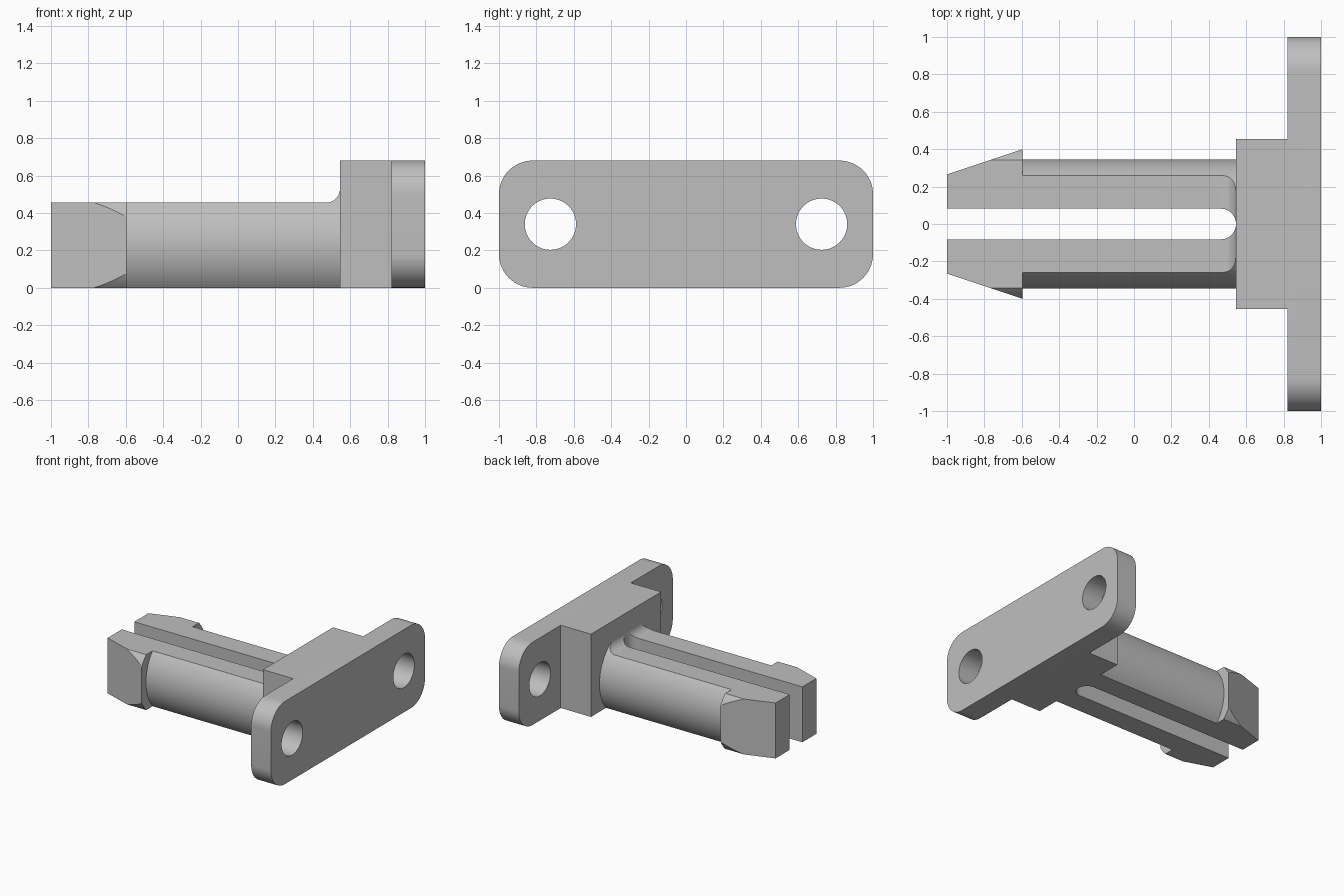
import bpy
import bmesh
from math import sin, cos, asin, pi, radians
from mathutils import Vector

cube = bpy.data.objects.get("Cube")
if cube:
    bpy.data.objects.remove(cube, do_unlink=True)

# One flat grey for the whole part
COLOUR = (0.52, 0.52, 0.52, 1)
grey = bpy.data.materials.new("light grey")
grey.use_nodes = True
grey.diffuse_color = COLOUR
grey.node_tree.nodes["Principled BSDF"].inputs["Base Color"].default_value = COLOUR

HEIGHT = 0.68        # plate and block
LEG_TOP = 0.455      # flat top of the legs
MID = LEG_TOP / 2
ROOT = 0.545         # where the legs meet the block
SHOULDER = -0.595    # back of the barbs
SLOT = 0.082         # half width of the slot


def arc(cx, cy, r, start, end, n=16):
    """Points on an arc, angles in radians."""
    angles = [start + (end - start) * i / n for i in range(n + 1)]
    return [(cx + r * cos(a), cy + r * sin(a)) for a in angles]


def prism(name, points, axis, low, high):
    """Extrude a 2D outline along x (points are y, z), y (x, z) or z (x, y)."""
    place = {
        "x": lambda p: Vector((low, p[0], p[1])),
        "y": lambda p: Vector((p[0], low, p[1])),
        "z": lambda p: Vector((p[0], p[1], low)),
    }[axis]
    direction = Vector([float(axis == a) for a in "xyz"]) * (high - low)
    bm = bmesh.new()
    face = bm.faces.new([bm.verts.new(place(p)) for p in points])
    grown = bmesh.ops.extrude_face_region(bm, geom=[face])["geom"]
    moved = [g for g in grown if isinstance(g, bmesh.types.BMVert)]
    bmesh.ops.translate(bm, verts=moved, vec=direction)
    bmesh.ops.recalc_face_normals(bm, faces=bm.faces)
    mesh = bpy.data.meshes.new(name)
    bm.to_mesh(mesh)
    bm.free()
    mesh.materials.append(grey)
    obj = bpy.data.objects.new(name, mesh)
    bpy.context.collection.objects.link(obj)
    return obj


def activate(obj):
    bpy.ops.object.select_all(action="DESELECT")
    obj.select_set(True)
    bpy.context.view_layer.objects.active = obj


def combine(obj, tool, operation):
    """Apply a boolean and discard the tool object."""
    activate(obj)
    mod = obj.modifiers.new(operation.lower(), "BOOLEAN")
    mod.operation = operation
    mod.solver = "EXACT"
    mod.object = tool
    bpy.ops.object.modifier_apply(modifier=mod.name)
    bpy.data.objects.remove(tool, do_unlink=True)


def both_sides(right_half):
    """Complete an outline that is symmetric about its first coordinate."""
    return right_half + [(-a, b) for a, b in reversed(right_half)]


# Mounting plate with rounded ends
R = 0.18
half = arc(1 - R, R, R, -pi / 2, 0) + arc(1 - R, HEIGHT - R, R, 0, pi / 2)
plate = prism("mounting_plate", both_sides(half), "x", 0.82, 1.0)

# Block behind the plate, joined to it
half = [(0.455, 0), (0.455, HEIGHT)]
block = prism("block", both_sides(half), "x", ROOT, 0.86)
combine(plate, block, "UNION")

# Screw holes
for side in (-1, 1):
    circle = arc(side * 0.725, HEIGHT / 2, 0.137, 0, 2 * pi, 64)[:-1]
    combine(plate, prism("hole_cutter", circle, "x", 0.7, 1.1), "DIFFERENCE")

# Shaft: round sides, flat top and bottom, fillet up to the block
RS = 0.345
half = arc(0, MID, RS, -asin(MID / RS), asin(0.33 / RS), 40)
legs = prism("clip_legs", both_sides(half), "x", SHOULDER, ROOT)
F = 0.075
side_outline = [(-0.8, 0), (ROOT, 0)]
side_outline += arc(ROOT - F, LEG_TOP + F, F, 0, -pi / 2)
side_outline += [(-0.8, LEG_TOP)]
combine(legs, prism("side_cutter", side_outline, "y", -0.5, 0.5), "INTERSECT")

# Barbs: tapered wedge with rounded outer edges
wedge = [(-1, -0.265), (SHOULDER, -0.4), (SHOULDER, 0.4), (-1, 0.265)]
barbs = prism("barbs", wedge, "z", 0, LEG_TOP)
RB = 0.32
lean = asin(MID / RB)
half = arc(0.117, MID, RB, -lean, lean, 32)
combine(barbs, prism("barb_cutter", both_sides(half), "x", -1.1, -0.5), "INTERSECT")
combine(legs, barbs, "UNION")

# Slot with a round end, splitting the shaft into two legs
slot = [(-1.2, -SLOT)] + arc(ROOT - SLOT, 0, SLOT, -pi / 2, pi / 2, 24)
slot += [(-1.2, SLOT)]
combine(legs, prism("slot_cutter", slot, "z", -0.1, 0.9), "DIFFERENCE")

# Smooth curves, sharp edges
for obj in (plate, legs):
    activate(obj)
    bpy.ops.object.shade_smooth_by_angle(angle=radians(20))
